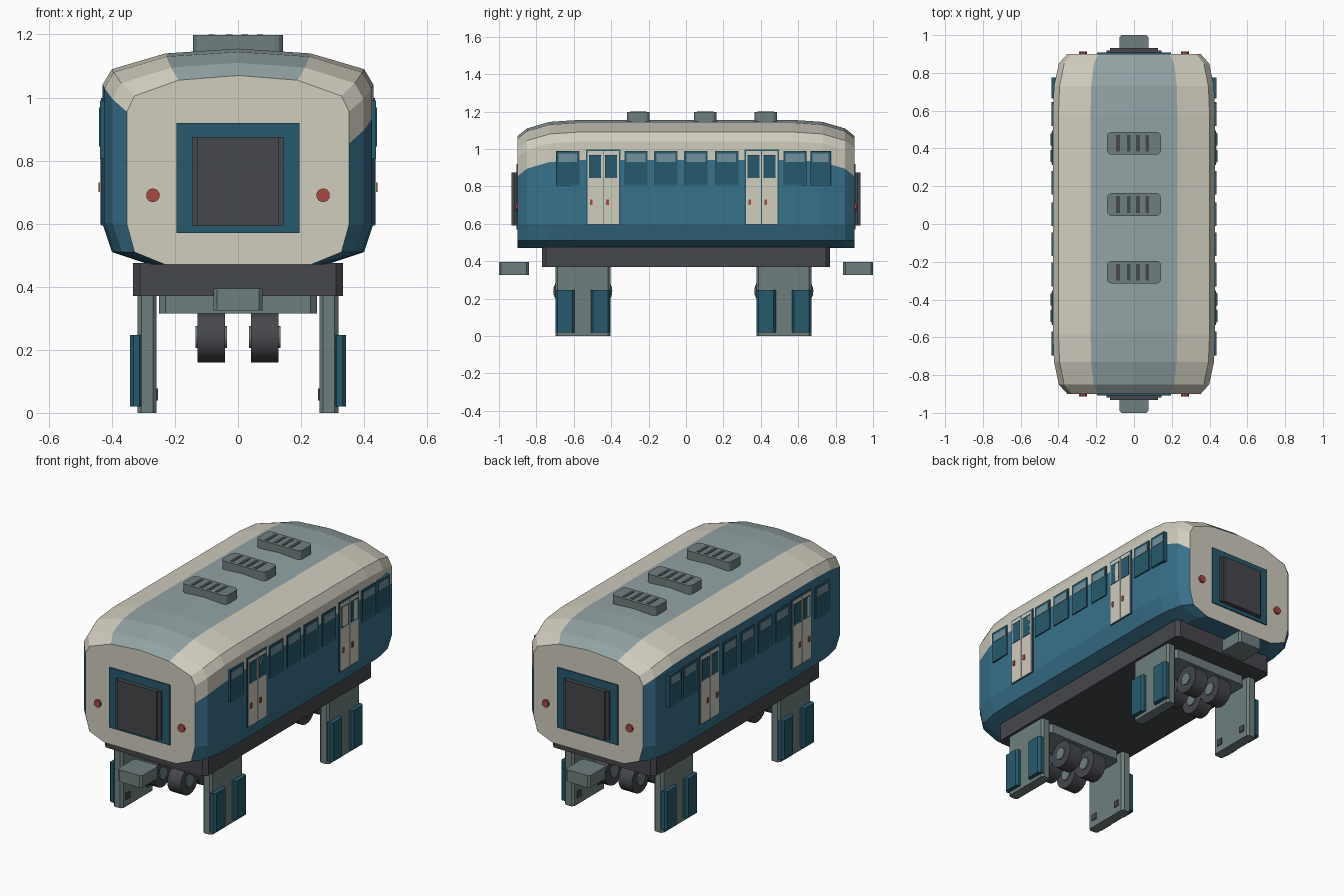
import bpy, bmesh, math
from mathutils import Matrix, Vector

cube = bpy.data.objects.get("Cube")
if cube:
    bpy.data.objects.remove(cube, do_unlink=True)


def material(name, hexcode):
    srgb = [int(hexcode[i:i + 2], 16) / 255 for i in (0, 2, 4)]
    lin = [c / 12.92 if c < 0.04 else ((c + 0.055) / 1.055) ** 2.4 for c in srgb]
    m = bpy.data.materials.new(name)
    m.use_nodes = True
    m.diffuse_color = (*lin, 1)
    bsdf = m.node_tree.nodes["Principled BSDF"]
    bsdf.inputs["Base Color"].default_value = (*lin, 1)
    return m


CREAM = material("cream", "d0ccbe")
BLUE = material("body blue", "38718b")
TEAL = material("dark teal", "265a6c")
ROOF = material("roof grey", "93a3a5")
GREY = material("metal grey", "6f7f7e")
DARK = material("charcoal", "46474c")
RED = material("signal red", "a84a41")
GLASS = material("pale glass", "71909b")


def finish(bm, name, *mats):
    bmesh.ops.recalc_face_normals(bm, faces=bm.faces)
    me = bpy.data.meshes.new(name)
    bm.to_mesh(me)
    bm.free()
    for m in mats:
        me.materials.append(m)
    ob = bpy.data.objects.new(name, me)
    bpy.context.collection.objects.link(ob)
    return ob


def box_bm(lo, hi):
    bm = bmesh.new()
    bmesh.ops.create_cube(bm, size=1)
    lo, hi = Vector(lo), Vector(hi)
    for v in bm.verts:
        v.co = (lo + hi) / 2 + v.co * (hi - lo)
    return bm


def box(name, lo, hi, mat, bevel=0, axis=2, segments=1):
    """Box with optional bevel on the edges running along one axis."""
    bm = box_bm(lo, hi)
    if bevel:
        edges = [e for e in bm.edges
                 if abs(e.verts[0].co[axis] - e.verts[1].co[axis]) > 1e-4]
        bmesh.ops.bevel(bm, geom=edges, offset=bevel, segments=segments,
                        profile=0.5, affect='EDGES')
    return finish(bm, name, mat)


def side_box(name, s, x0, x1, y0, y1, z0, z1, mat, **kw):
    a, b = sorted((s * x0, s * x1))
    return box(name, (a, y0, z0), (b, y1, z1), mat, **kw)


def side_panel(name, s, x1, y0, y1, z0, z1, frame, pane, rim):
    """Framed panel on a side wall with a shallow inset pane."""
    a, b = sorted((s * 0.41, s * x1))
    bm = box_bm((a, y0, z0), (b, y1, z1))
    bm.normal_update()
    face = [f for f in bm.faces if f.normal.x * s > 0.9]
    bmesh.ops.inset_region(bm, faces=face, thickness=rim, depth=-0.003)
    face[0].material_index = 1
    return finish(bm, name, frame, pane)


def cylinder(name, center, radius, depth, axis, mat, sides):
    bm = bmesh.new()
    rot = Matrix.Rotation(math.pi / 2, 4, 'Y' if axis == 'X' else 'X')
    bmesh.ops.create_cone(bm, cap_ends=True, segments=sides, radius1=radius,
                          radius2=radius, depth=depth,
                          matrix=Matrix.Translation(center) @ rot)
    return finish(bm, name, mat)


# Carriage shell: one cross-section lofted along y, tapering at both ends
half = [(0.28, 0.47), (0.40, 0.51), (0.43, 0.60), (0.43, 0.94),
        (0.43, 1.04), (0.40, 1.09), (0.23, 1.14), (0, 1.155)]
ring = half + [(-x, z) for x, z in reversed(half[:-1])]
taper = [(0.90, 0.82, 0.085), (0.85, 0.925, 0.045), (0.73, 0.985, 0.01), (0.58, 1, 0)]
stations = [(-y, s, d) for y, s, d in taper] + taper[::-1]
paint = "bbbcccg" + "gccbbbbb"
bm = bmesh.new()
rows = [[bm.verts.new((x * s, y, z - (d if z > 0.9 else 0))) for x, z in ring]
        for y, s, d in stations]
for r0, r1 in zip(rows, rows[1:]):
    for k, colour in enumerate(paint):
        j = (k + 1) % len(ring)
        f = bm.faces.new((r0[k], r0[j], r1[j], r1[k]))
        f.material_index = "bcg".index(colour)
for row in (rows[0], rows[-1]):
    bm.faces.new(row).material_index = 1
finish(bm, "carriage_shell", BLUE, CREAM, ROOF)

# Chassis
box("chassis", (-0.333, -0.77, 0.37), (0.333, 0.77, 0.475), DARK, bevel=0.022)

# End walls: gangway frame, door, signal lights, coupler
for s, end in ((-1, "front"), (1, "back")):
    def end_box(name, x, y0, y1, z0, z1, mat, **kw):
        a, b = sorted((s * y0, s * y1))
        return box(f"{end}_{name}", (-x, a, z0), (x, b, z1), mat, **kw)
    end_box("gangway_frame", 0.195, 0.88, 0.907, 0.57, 0.92, TEAL)
    end_box("gangway_door", 0.145, 0.89, 0.918, 0.592, 0.875, DARK)
    end_box("gangway_door_panel", 0.128, 0.90, 0.932, 0.592, 0.875, DARK)
    end_box("coupler", 0.078, 0.84, 1.0, 0.325, 0.395, GREY, bevel=0.012)
    for x in (-0.27, 0.27):
        cylinder(f"{end}_signal_light", (x, s * 0.90, 0.69), 0.022, 0.024, 'Y', RED, 10)

# Side windows and double doors, the same on both walls
windows = [(-0.695, -0.57), (-0.33, -0.205), (-0.17, -0.045), (-0.01, 0.115),
           (0.155, 0.28), (0.52, 0.645), (0.665, 0.775)]
for s, side in ((1, "left"), (-1, "right")):
    for y0, y1 in windows:
        side_panel(f"{side}_window", s, 0.437, y0, y1, 0.805, 0.99, TEAL, TEAL, 0.01)
        side_box(f"{side}_window_top_pane", s, 0.42, 0.436, y0 + 0.012, y1 - 0.012,
                 0.93, 0.975, GLASS)
    for yc in (-0.443, 0.404):
        side_box(f"{side}_door_frame", s, 0.41, 0.434, yc - 0.092, yc + 0.092,
                 0.595, 0.998, TEAL)
        for d in (-0.043, 0.043):
            y = yc + d
            side_box(f"{side}_door_leaf", s, 0.41, 0.438, y - 0.041, y + 0.041,
                     0.597, 0.988, CREAM)
            side_panel(f"{side}_door_window", s, 0.441, y - 0.032, y + 0.032,
                       0.845, 0.968, TEAL, TEAL, 0.008)
            side_box(f"{side}_door_handle", s, 0.42, 0.443, y - 0.027, y - 0.013,
                     0.70, 0.73, RED)

# Roof vents with dark slots
for yc in (-0.255, 0.103, 0.427):
    box("roof_vent", (-0.143, yc - 0.06, 1.12), (0.143, yc + 0.06, 1.198), GREY,
        bevel=0.025, segments=3)
    for x in (-0.084, -0.028, 0.021, 0.070):
        box("vent_slot", (x - 0.01, yc - 0.044, 1.19), (x + 0.01, yc + 0.044, 1.2), DARK)

# Undercarriage: leg plates with pads, cross bolster and four wheels per set
for yc, end in ((-0.552, "front"), (0.523, "back")):
    box(f"{end}_bolster", (-0.25, yc - 0.13, 0.315), (0.25, yc + 0.13, 0.38), GREY,
        bevel=0.02)
    for s in (-1, 1):
        side_box(f"{end}_leg", s, 0.258, 0.318, yc - 0.147, yc + 0.147, 0, 0.38,
                 GREY, bevel=0.012)
        for d in (-0.095, 0.095):
            y = yc + d
            side_box(f"{end}_leg_pad", s, 0.30, 0.343, y - 0.052, y + 0.052,
                     0.02, 0.247, TEAL, bevel=0.012)
            side_box(f"{end}_leg_catch", s, 0.253, 0.27, y - 0.018, y + 0.018,
                     0.04, 0.078, DARK)
        for d in (-0.078, 0.078):
            hub = (s * 0.085, yc + d, 0.24)
            wheel = cylinder(f"{end}_wheel", hub, 0.08, 0.086, 'X', DARK, 24)
            for p in wheel.data.polygons:
                p.use_smooth = abs(p.normal.x) < 0.5
            for e in wheel.data.edges:
                a, b = (wheel.data.vertices[i].co.x for i in e.vertices)
                e.use_edge_sharp = abs(a - b) < 0.01
            cylinder(f"{end}_wheel_hub", hub, 0.035, 0.1, 'X', GREY, 16)
